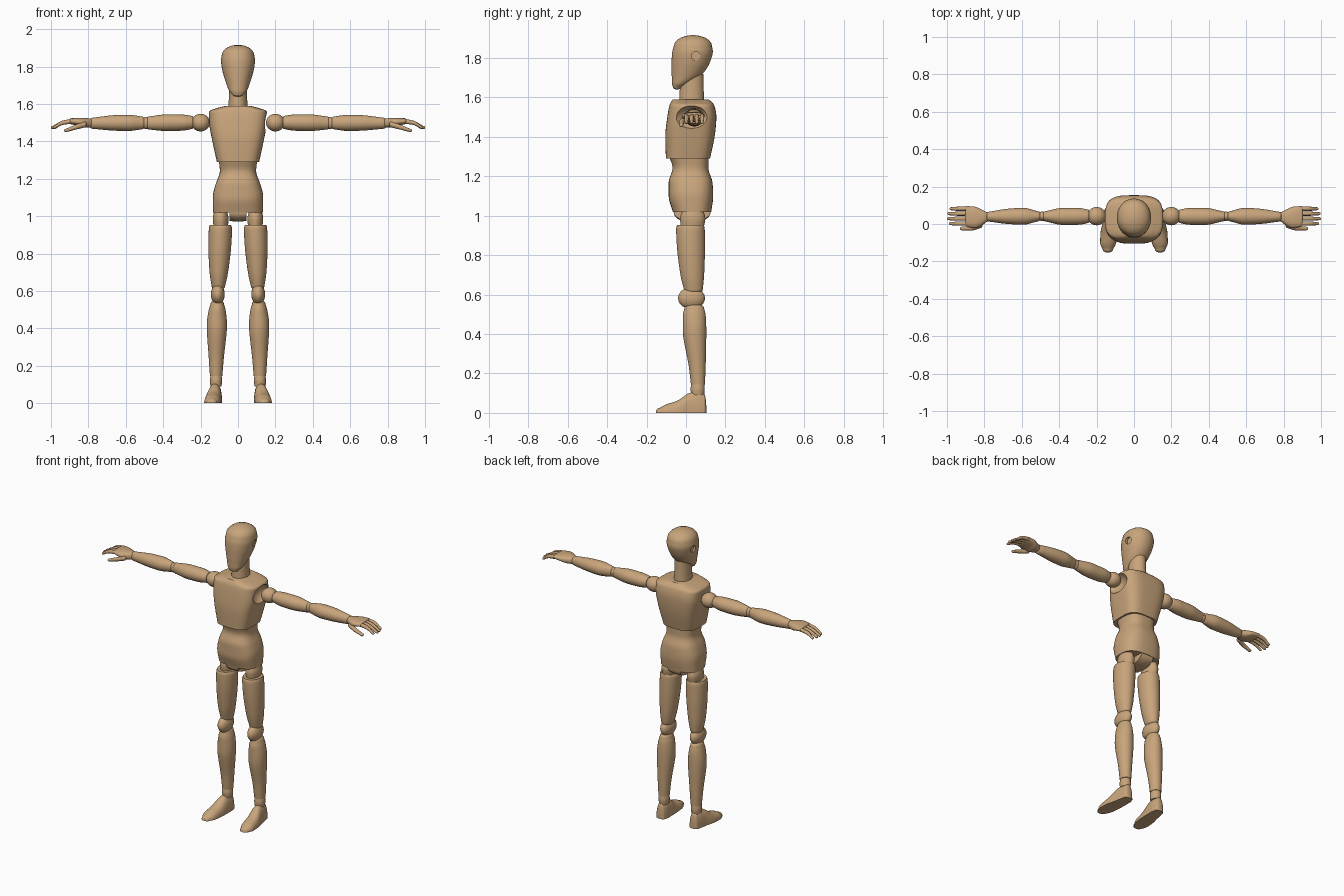
import bpy, bmesh, math
from mathutils import Vector

if "Cube" in bpy.data.objects:
    bpy.data.objects.remove(bpy.data.objects["Cube"])

wood = bpy.data.materials.new("light wood")
wood.use_nodes = True
WOOD_COLOUR = (0.58, 0.375, 0.2, 1)
wood.diffuse_color = WOOD_COLOUR
wood.node_tree.nodes["Principled BSDF"].inputs["Base Color"].default_value = WOOD_COLOUR
parts = []


def finish(name, bm):
    bmesh.ops.recalc_face_normals(bm, faces=bm.faces)
    mesh = bpy.data.meshes.new(name)
    bm.to_mesh(mesh)
    bm.free()
    mesh.materials.append(wood)
    obj = bpy.data.objects.new(name, mesh)
    bpy.context.collection.objects.link(obj)
    parts.append(obj)
    return obj


def smooth_rows(rows, steps):
    """Interpolate the section rows without overshooting."""
    def slope(i, k):
        if i == 0:
            return rows[1][k] - rows[0][k]
        if i == len(rows) - 1:
            return rows[i][k] - rows[i - 1][k]
        a, b = rows[i][k] - rows[i - 1][k], rows[i + 1][k] - rows[i][k]
        if a * b <= 0:
            return 0
        return math.copysign(min(abs(a + b) / 2, 2 * abs(a), 2 * abs(b)), a)
    out = []
    for i in range(len(rows) - 1):
        for s in range(steps):
            f = s / steps
            row = []
            for k in range(len(rows[0])):
                p, q = rows[i][k], rows[i + 1][k]
                h = f * f * (3 - 2 * f)
                row.append(p + (q - p) * h + slope(i, k) * f * (1 - f) ** 2
                           - slope(i + 1, k) * f * f * (1 - f))
            out.append(row)
    return out + [list(rows[-1])]


def dome(row, height, steps=5):
    """Rings that close a section with a rounded end."""
    t, u0, u1, v0, v1 = row
    uc, vc = (u0 + u1) / 2, (v0 + v1) / 2
    rings = []
    for s in range(1, steps + 1):
        a = s / steps * math.radians(84)
        c = math.cos(a)
        rings.append([t + height * math.sin(a), uc + (u0 - uc) * c, uc + (u1 - uc) * c,
                      vc + (v0 - vc) * c, vc + (v1 - vc) * c])
    return rings


def loft(name, axis, rows, ends=(0, 0), power=2.0, side=1, sides=32, steps=5, floor=False):
    """Skin sections (t, u min, u max, v min, v max) along an axis."""
    rings = smooth_rows(rows, steps)
    first, last = rings[0], rings[-1]
    if ends[0]:
        rings = dome(first, ends[0])[::-1] + rings
    if ends[1]:
        rings += dome(last, ends[1])
    bm = bmesh.new()
    loops = []
    for t, u0, u1, v0, v1 in rings:
        loop = []
        for i in range(sides):
            a = math.tau * i / sides
            c, s = math.cos(a), math.sin(a)
            u = (u0 + u1) / 2 + (u1 - u0) / 2 * math.copysign(abs(c) ** (2 / power), c)
            v = (v0 + v1) / 2 + (v1 - v0) / 2 * math.copysign(abs(s) ** (2 / power), s)
            if floor:
                v = max(v, 0)
            x, y, z = {"x": (t, u, v), "y": (u, t, v), "z": (u, v, t)}[axis]
            loop.append(bm.verts.new((side * x, y, z)))
        loops.append(loop)
    for a, b in zip(loops, loops[1:]):
        for i in range(sides):
            j = (i + 1) % sides
            bm.faces.new((a[i], a[j], b[j], b[i]))
    bm.faces.new(loops[0])
    bm.faces.new(loops[-1])
    if floor:
        bmesh.ops.remove_doubles(bm, verts=bm.verts, dist=0.0001)
    return finish(name, bm)


def ball(name, centre, radii, side=1):
    bm = bmesh.new()
    bmesh.ops.create_uvsphere(bm, u_segments=32, v_segments=20, radius=1)
    for v in bm.verts:
        v.co = Vector([c + r * p for c, r, p in zip(centre, radii, v.co)])
        v.co.x *= side
    return finish(name, bm)


def cut(target, cutter):
    mod = target.modifiers.new("cut", "BOOLEAN")
    mod.operation, mod.solver, mod.object = "DIFFERENCE", "EXACT", cutter
    bpy.context.view_layer.objects.active = target
    bpy.ops.object.modifier_apply(modifier=mod.name)
    parts.remove(cutter)
    bpy.data.objects.remove(cutter)


# Head, neck, chest and pelvis
head = loft("head", "z", [
    (1.65, -.03, .03, -.066, -.025), (1.67, -.047, .047, -.071, .015),
    (1.7, -.06, .06, -.072, .065), (1.74, -.073, .073, -.073, .1),
    (1.78, -.084, .084, -.073, .122), (1.83, -.091, .091, -.07, .136),
    (1.86, -.087, .087, -.062, .132)], (-.01, .056), power=2.1, sides=40)
loft("neck", "z", [(1.57, -.052, .052, -.035, .092), (1.63, -.049, .049, -.032, .09),
                   (1.72, -.047, .047, -.028, .088)])
chest = loft("chest", "z", [
    (1.29, -.113, .113, -.102, .122), (1.4, -.137, .137, -.105, .145),
    (1.5, -.154, .154, -.095, .154), (1.555, -.155, .155, -.085, .145),
    (1.575, -.12, .12, -.077, .132), (1.59, -.065, .065, -.066, .115)],
    power=3.4, sides=56)
loft("pelvis", "z", [
    (1.02, -.133, .133, -.067, .128), (1.1, -.135, .135, -.088, .138),
    (1.17, -.12, .12, -.088, .134), (1.24, -.097, .097, -.068, .114),
    (1.3, -.103, .103, -.085, .115)], power=2.7, sides=48)
loft("crotch", "x", [(-.045, -.063, .125, .975, 1.08), (0, -.063, .125, .97, 1.08),
                     (.045, -.063, .125, .975, 1.08)], power=2.5)

for side, label in ((1, "left_"), (-1, "right_")):
    # Shoulder sockets and ear holes
    cut(chest, ball("socket_cutter", (.19, .028, 1.498), (.08, .095, .066), side))
    cut(head, loft("ear_cutter", "x", [(.076, .028, .072, 1.788, 1.832),
                                       (.12, .028, .072, 1.788, 1.832)], side=side))

    # Arm
    ball(label + "shoulder", (.2, .042, 1.5), (.05, .049, .047), side)
    loft(label + "upper_arm", "x", [
        (.245, .005, .077, 1.466, 1.536), (.3, -.004, .086, 1.457, 1.543),
        (.38, -.005, .086, 1.455, 1.544), (.475, .014, .068, 1.463, 1.533)],
        (-.008, .022), side=side)
    ball(label + "elbow", (.492, .041, 1.498), (.028, .025, .032), side)
    loft(label + "forearm", "x", [
        (.515, .014, .068, 1.464, 1.533), (.59, -.003, .086, 1.455, 1.542),
        (.66, -.001, .083, 1.457, 1.54), (.785, .014, .064, 1.468, 1.525)],
        (-.022, .006), side=side)

    # Hand
    loft(label + "palm", "x", [
        (.78, .017, .06, 1.475, 1.52), (.82, -.012, .08, 1.474, 1.525),
        (.85, -.022, .092, 1.482, 1.526), (.895, -.014, .096, 1.492, 1.523)],
        (-.005, .008), power=2.4, side=side)
    for i, tip in enumerate((.982, .992, .99, .978)):
        y = .002 + i * .0265
        name = label + ("index", "middle", "ring", "little")[i] + "_finger"
        loft(name, "x", [
            (.88, y - .011, y + .011, 1.495, 1.52), (.94, y - .011, y + .011, 1.487, 1.51),
            (tip, y - .008, y + .008, 1.466, 1.482)], (-.005, .008), side=side, sides=16)
    loft(label + "thumb", "x", [
        (.82, -.022, .012, 1.474, 1.506), (.87, -.035, -.008, 1.462, 1.488),
        (.92, -.034, -.014, 1.449, 1.467)], (-.01, .01), side=side, sides=16)

    # Leg
    loft(label + "hip", "z", [(.94, .055, .13, -.025, .09), (.985, .05, .135, -.03, .098),
                              (1.025, .058, .128, -.02, .088)], (0, .02), side=side)
    loft(label + "thigh", "z", [
        (.625, .069, .141, -.01, .085), (.7, .053, .152, -.028, .092),
        (.83, .037, .158, -.045, .096), (.93, .032, .156, -.05, .095),
        (.952, .037, .151, -.045, .09)], (-.022, 0), side=side)
    ball(label + "knee", (.108, .028, .582), (.037, .068, .055), side)
    loft(label + "shin", "z", [
        (.145, .084, .15, .025, .096), (.25, .075, .157, .012, .1),
        (.41, .059, .167, -.016, .103), (.49, .065, .158, -.016, .1),
        (.53, .075, .147, -.008, .092)], (0, .025), side=side)
    loft(label + "ankle", "z", [(.09, .088, .147, .027, .092), (.12, .085, .15, .023, .095),
                                (.148, .088, .147, .027, .092)], side=side)

    # Foot with a flat sole, splayed slightly outwards
    loft(label + "foot", "y", [
        (-.135, .112, .168, -.025, .025), (-.1, .095, .181, -.043, .043),
        (-.04, .088, .178, -.064, .064), (.015, .085, .165, -.1, .1),
        (.06, .085, .157, -.108, .108), (.09, .091, .15, -.1, .1)],
        (-.018, .014), power=2.3, side=side, floor=True)

# Smooth shading with crisp rims
bpy.ops.object.select_all(action="DESELECT")
for obj in parts:
    obj.select_set(True)
bpy.context.view_layer.objects.active = head
bpy.ops.object.shade_smooth_by_angle(angle=math.radians(35))
